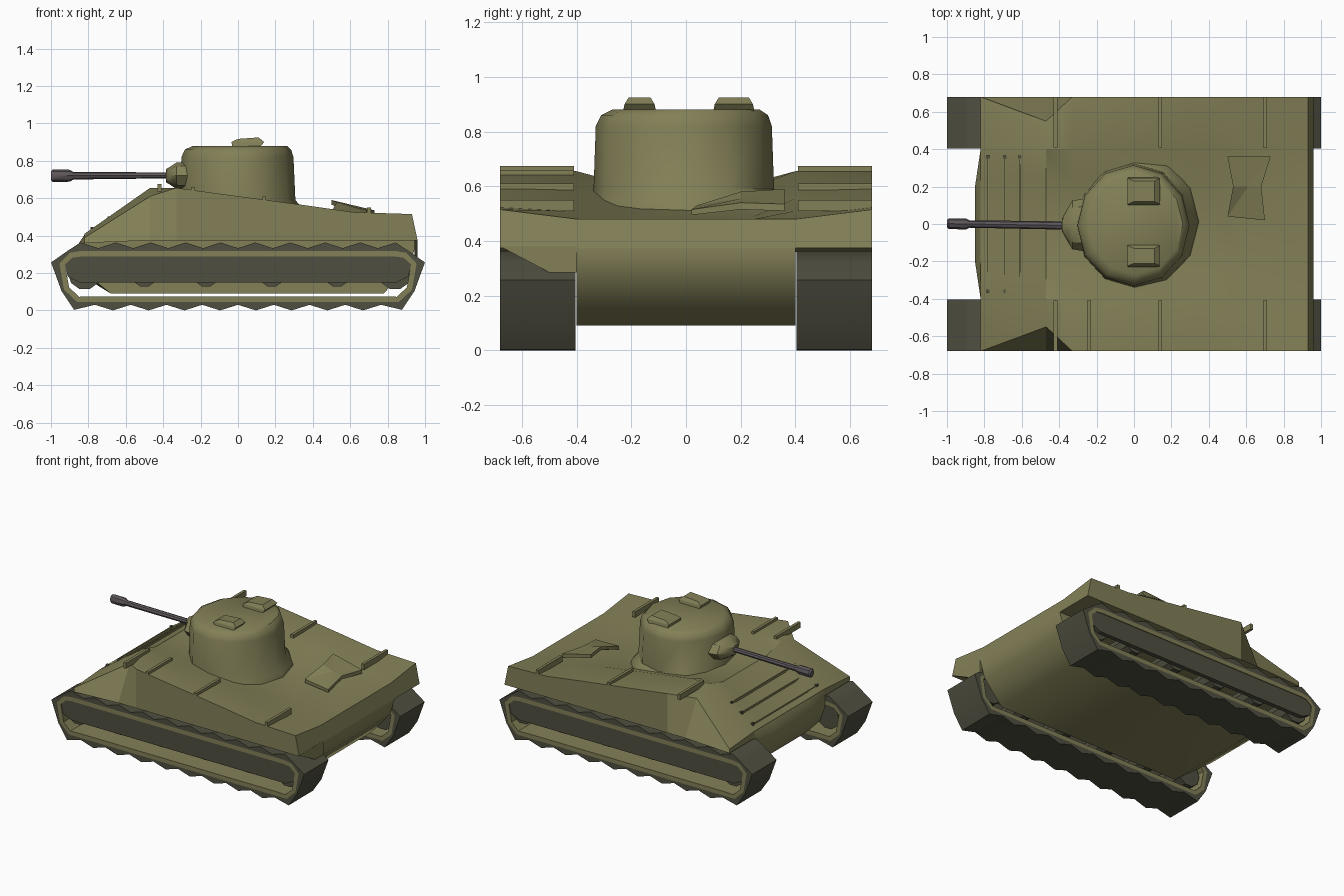
import bpy, bmesh, math
from mathutils import Vector

if "Cube" in bpy.data.objects:
    bpy.data.objects.remove(bpy.data.objects["Cube"])


def material(name, color):
    m = bpy.data.materials.new(name)
    m.diffuse_color = (*color, 1)
    m.use_nodes = True
    m.node_tree.nodes["Principled BSDF"].inputs["Base Color"].default_value = m.diffuse_color
    return m


OLIVE = material("olive paint", (0.226, 0.216, 0.095))
DARK = material("dark track", (0.078, 0.078, 0.052))
GUN = material("gun metal", (0.114, 0.098, 0.107))


def finish(name, bm, mat, smooth=None):
    bmesh.ops.recalc_face_normals(bm, faces=bm.faces)
    me = bpy.data.meshes.new(name)
    bm.to_mesh(me)
    bm.free()
    me.materials.append(mat)
    ob = bpy.data.objects.new(name, me)
    bpy.context.collection.objects.link(ob)
    if smooth:
        bpy.ops.object.select_all(action='DESELECT')
        ob.select_set(True)
        bpy.context.view_layer.objects.active = ob
        bpy.ops.object.shade_smooth_by_angle(angle=math.radians(smooth))
    return ob


def loft(name, rings, mat, smooth=None, wrap=False, skip=(), caps=(0, -1)):
    """Join equal rings of points; cap the ends, or wrap last to first.
    Sides listed in skip stay open where another part covers them."""
    bm = bmesh.new()
    vs = [[bm.verts.new(p) for p in r] for r in rings]
    n = len(vs[0])
    for k in range(len(vs) if wrap else len(vs) - 1):
        a, b = vs[k], vs[(k + 1) % len(vs)]
        for i in range(n):
            j = (i + 1) % n
            if i not in skip:
                bm.faces.new((a[i], a[j], b[j], b[i]))
    if not wrap:
        for c in caps:
            bm.faces.new(vs[c])
    return finish(name, bm, mat, smooth)


def prism(name, profile, y0, y1, mat):
    return loft(name, [[(x, y, z) for x, z in profile] for y in (y0, y1)], mat)


def box(name, x0, x1, y0, y1, z0, z1, mat):
    return prism(name, [(x0, z0), (x1, z0), (x1, z1), (x0, z1)], y0, y1, mat)


def circle(cx, cy, r, n=12):
    return [(cx + r * math.cos(2 * math.pi * i / n), cy + r * math.sin(2 * math.pi * i / n))
            for i in range(n)]


# Upper hull with a shallow dish under the turret:
# (x, bottom x, bottom z, outer y, outer z, shoulder z, dish z)
stations = [(-0.82, -0.82, 0.36, 0.68, 0.39, 0.41, 0.41), (-0.47, -0.47, 0.375, 0.55, 0.61, 0.655, 0.615),
            (-0.33, -0.33, 0.375, 0.68, 0.655, 0.655, 0.60), (0.36, 0.36, 0.375, 0.68, 0.562, 0.555, 0.51),
            (0.62, 0.62, 0.375, 0.68, 0.525, 0.51, 0.49), (0.93, 0.96, 0.375, 0.68, 0.515, 0.48, 0.48)]
rings = []
for x, xb, zb, yo, zo, zs, zd in stations:
    half = [(xb, 0.4, zb), (xb, 0.68, zb), (x, yo, zo), (x, 0.4, zs), (x, 0.25, zd)]
    rings.append(half + [(px, -py, pz) for px, py, pz in reversed(half)])
loft("upper_hull", rings, OLIVE, 25, skip=(9,))

# Lower hull with a slightly pointed nose
rings = []
for y, nose in ((-0.4, 0.0), (-0.2, 0.03), (0.2, 0.03), (0.4, 0.0)):
    rings.append([(x, y, z) for x, z in
                  [(-0.68, 0.09), (-0.78 - nose, 0.17), (-0.82 - nose, 0.28), (-0.82 - nose, 0.36),
                   (-0.82, 0.405), (0.955, 0.385), (0.96, 0.375), (0.92, 0.25), (0.78, 0.09)]])
loft("lower_hull", rings, OLIVE, 60, skip=(4,))

# Drooping skirt under one rear corner
loft("rear_corner_skirt", [[(x, -0.68, 0.38), (x, -0.5, 0.285), (x, -0.4, 0.285), (x, -0.4, 0.38)]
                           for x in (0.945, 0.96)], OLIVE)

# Ribs across the side decks
for s in (-1, 1):
    for x, top in ((-0.42, 0.675), (-0.24, 0.66), (0.14, 0.61), (0.70, 0.55)):
        if s == 1 and x == -0.24:
            continue
        y0, y1 = sorted((s * 0.41, s * 0.68))
        box("deck_rib", x - 0.01, x + 0.01, y0, y1, top - 0.04, top, OLIVE)

# Rods and bolts on the sloped front plate
for x in (-0.78, -0.69, -0.61):
    z = 0.41 + (x + 0.82) * 0.62
    box("front_plate_rod", x - 0.004, x + 0.004, -0.36, 0.37, z - 0.015, z + 0.006, OLIVE)
    for y in (-0.36, 0.36):
        box("front_plate_bolt", x - 0.008, x + 0.008, y - 0.01, y + 0.01, z - 0.01, z + 0.012, DARK)

# Turret with a flared foot, nearly upright wall and chamfered roof
loft("turret", [[(cx + x * 0.93, y, z) for x, y in circle(0, cy, r)]
                for z, r, cx, cy in ((0.48, 0.368, 0.01, 0.015), (0.55, 0.355, 0.01, 0.01),
                                     (0.59, 0.33, 0.0, -0.008), (0.82, 0.322, -0.003, -0.008),
                                     (0.86, 0.305, 0.0, -0.005), (0.88, 0.27, 0.01, 0.0))],
     OLIVE, 40, caps=(-1,))

# Roof hatches
for y0, y1 in ((-0.23, -0.11), (0.10, 0.25)):
    loft("roof_hatch", [[(x0, y0 + d, z), (x1, y0 + d, z + t), (x1, y1 - d, z + t), (x0, y1 - d, z)]
                        for x0, x1, d, z, t in ((-0.03, 0.12, 0.0, 0.875, 0.0),
                                                (-0.035, 0.14, 0.005, 0.90, 0.0),
                                                (0.0, 0.11, 0.02, 0.917, 0.008))],
         OLIVE, caps=(-1,))


def along_x(name, sections, mat, n=8, smooth=None):
    return loft(name, [[(x, y + p * sy, z + q * sz) for p, q in circle(0, 0, 1, n)]
                       for x, y, sy, sz, z in sections], mat, smooth, caps=(-1,))


# Gun shield and barrel
along_x("gun_shield", [(-0.27, -0.005, 0.14, 0.075, 0.72), (-0.33, -0.005, 0.13, 0.07, 0.72),
                       (-0.36, -0.005, 0.08, 0.05, 0.72), (-0.385, -0.005, 0.035, 0.035, 0.72)],
        OLIVE, smooth=35)
along_x("gun_barrel", [(-0.37, -0.008, 0.022, 0.016, 0.722), (-0.88, 0.0, 0.02, 0.02, 0.72),
                       (-0.90, 0.0, 0.03, 0.032, 0.72), (-0.99, 0.002, 0.028, 0.033, 0.72),
                       (-1.0, 0.002, 0.02, 0.024, 0.72)], GUN, smooth=35)

# Twisted engine cover, a thin panel lifted toward the turret
bm = bmesh.new()
rim = [(0.50, 0.36, 0.59), (0.73, 0.36, 0.535), (0.68, 0.20, 0.54), (0.70, 0.02, 0.515),
       (0.50, 0.04, 0.53), (0.53, 0.20, 0.58)]
top = [bm.verts.new(p) for p in rim]
low = [bm.verts.new((x, y, max(0.495, z - 0.025))) for x, y, z in rim]
peak, dip = bm.verts.new((0.61, 0.2, 0.555)), bm.verts.new((0.61, 0.2, 0.53))
for i in range(6):
    j = (i + 1) % 6
    bm.faces.new((top[i], top[j], peak))
    bm.faces.new((low[j], low[i], dip))
    bm.faces.new((top[i], low[i], low[j], top[j]))
finish("engine_cover", bm, OLIVE)

# Closed track path: bottom run, rear curve, top run, front curve
path = [Vector((-0.86 + 1.72 * i / 18, 0.045)) for i in range(19)]
path += [Vector(p) for p in ((0.93, 0.11), (0.955, 0.25), (0.90, 0.308))]
path += [Vector((0.84 - 1.68 * i / 18, 0.318)) for i in range(19)]
path += [Vector(p) for p in ((-0.90, 0.308), (-0.955, 0.25), (-0.93, 0.11))]


def offset(amount):
    out = []
    for i, p in enumerate(path):
        t = (path[(i + 1) % len(path)] - path[i - 1]).normalized()
        q = p + Vector((t.y, -t.x)) * amount(i)
        out.append((max(-1, min(1, q.x)), max(0, q.y)))
    return out


def band(name, inner, outer, y0, y1, mat, skip, smooth=None):
    loft(name, [[(a[0], y0, a[1]), (b[0], y0, b[1]), (b[0], y1, b[1]), (a[0], y1, a[1])]
                for a, b in zip(inner, outer)], mat, smooth, wrap=True, skip=skip)


belt_in, belt_out = offset(lambda i: -0.03), offset(lambda i: 0.0)
teeth = offset(lambda i: 0.045 if i % 2 == 0 else 0.015)
plate = [(-0.85, 0.15), (0.85, 0.15), (0.91, 0.18), (0.928, 0.25), (0.88, 0.295),
         (-0.88, 0.295), (-0.928, 0.25), (-0.91, 0.18)]

for s in (-1, 1):
    y0, y1 = sorted((s * 0.405, s * 0.68))
    band("track_belt", belt_in, belt_out, y0, y1, OLIVE, (1,))
    band("track_tread", belt_out, teeth, y0, y1, DARK, (3,), 60)
    p0, p1 = sorted((s * 0.645, s * 0.675))
    prism("track_side_plate", plate, p0, p1, DARK)
    # Road wheels and larger end wheels behind the plate
    w0, w1 = sorted((s * 0.43, s * 0.64))
    for x in (-0.5, -0.17, 0.18, 0.53):
        prism("road_wheel", circle(x, 0.20, 0.075, 10), w0, w1, DARK)
    for x in (-0.82, 0.84):
        prism("end_wheel", circle(x, 0.20, 0.09, 10), w0, w1, DARK)
